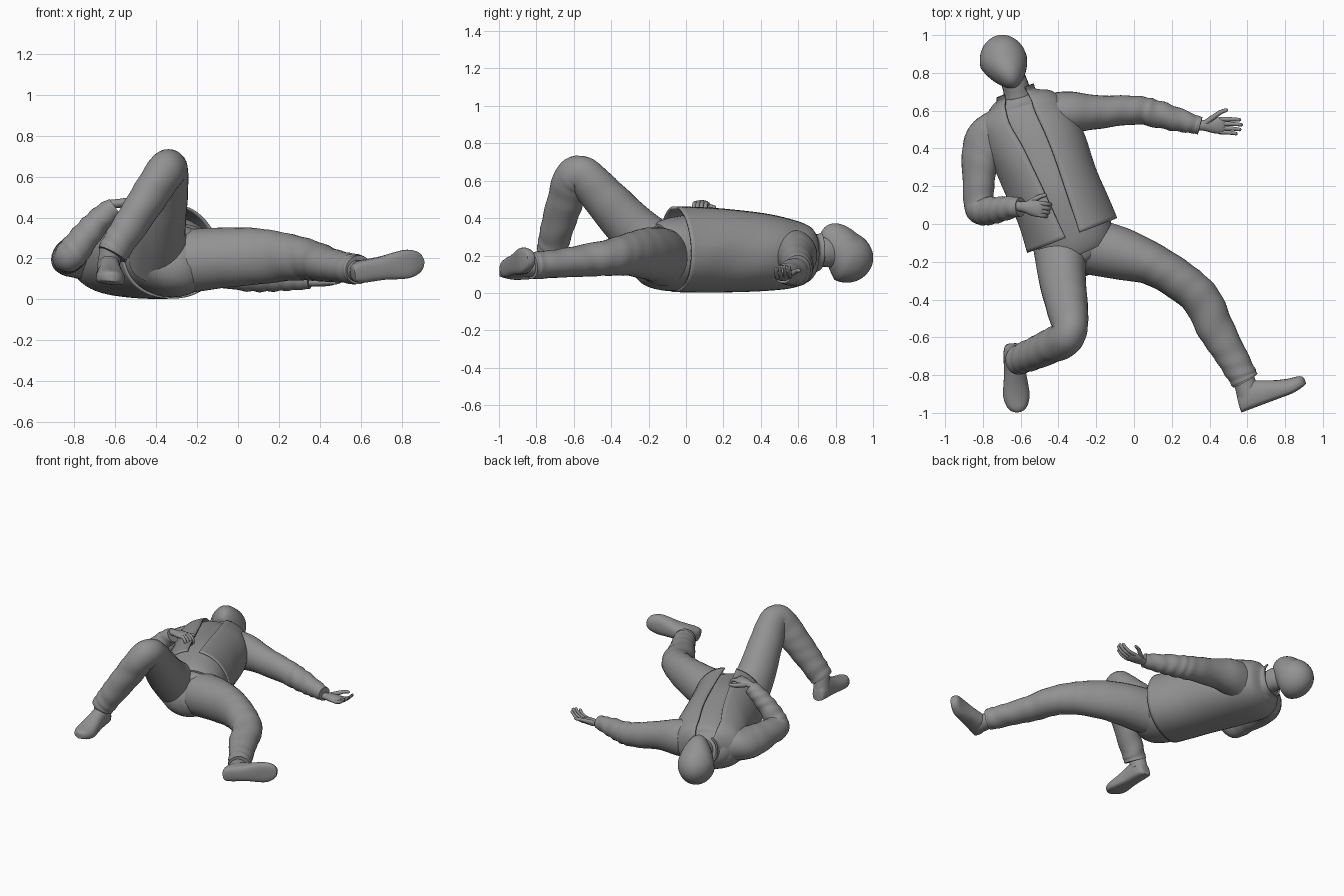
import bpy, bmesh, math
from mathutils import Vector as V

if "Cube" in bpy.data.objects:
    bpy.data.objects.remove(bpy.data.objects["Cube"])

# Dark grey cloth colour shared by every part
GREY = bpy.data.materials.new("dark_grey")
GREY.diffuse_color = (.29, .29, .29, 1)
GREY.use_nodes = True
GREY.node_tree.nodes["Principled BSDF"].inputs["Base Color"].default_value = GREY.diffuse_color

def spline(pts, sub):
    """Smooth interpolation of tuples of any length."""
    out = []
    n = len(pts)
    for i in range(n - 1):
        p0, p1, p2, p3 = pts[max(i - 1, 0)], pts[i], pts[i + 1], pts[min(i + 2, n - 1)]
        for k in range(sub):
            t = k / sub
            out.append([0.5 * (2 * b + (c - a) * t + (2 * a - 5 * b + 4 * c - d) * t * t
                        + (3 * b - a - 3 * c + d) * t ** 3) for a, b, c, d in zip(p0, p1, p2, p3)])
    return out + [list(pts[-1])]

def loft(name, rings, closed=True, caps=True, angle=60):
    """Skin a list of equal-length point rings."""
    bm = bmesh.new()
    rows = [[bm.verts.new(p) for p in r] for r in rings]
    n = len(rows[0])
    for a, b in zip(rows, rows[1:]):
        for j in range(n if closed else n - 1):
            k = (j + 1) % n
            bm.faces.new((a[j], a[k], b[k], b[j]))
    if caps:
        bm.faces.new(rows[0])
        bm.faces.new(rows[-1])
    bmesh.ops.recalc_face_normals(bm, faces=bm.faces[:])
    me = bpy.data.meshes.new(name)
    bm.to_mesh(me)
    bm.free()
    me.materials.append(GREY)
    ob = bpy.data.objects.new(name, me)
    bpy.context.collection.objects.link(ob)
    bpy.context.view_layer.objects.active = ob
    ob.select_set(True)
    bpy.ops.object.shade_smooth_by_angle(angle=math.radians(angle))
    ob.select_set(False)
    return ob

def tube(name, pts, ref, seg=28, sub=8):
    """Elliptical tube; points are x, y, z, radius along ref, other radius, wrinkle."""
    s = spline(pts, sub)
    c = [V(p[:3]) for p in s]
    rings = []
    for i, p in enumerate(s):
        t = (c[min(i + 1, len(c) - 1)] - c[max(i - 1, 0)]).normalized()
        u = V(ref)
        u = (u - t * u.dot(t)).normalized()
        w = t.cross(u)
        ring = []
        for j in range(seg):
            a = 2 * math.pi * j / seg
            f = 1 + p[5] * math.sin(i * 1.05 + 2.4 * math.cos(a + i * 0.17))
            ring.append(c[i] + u * math.cos(a) * p[3] * f + w * math.sin(a) * p[4] * f)
        rings.append(ring)
    return loft(name, rings)

# Torso axis frame
SIDE = V((0.93, 0.36, 0)).normalized()
UP = V((0, 0, 1))

# Open jacket: x, y, z, half width, half depth, half gap
jacket = [(-.325, -.06, .235, .25, .225, .032), (-.41, .155, .23, .24, .222, .045),
          (-.51, .40, .22, .25, .205, .058), (-.585, .55, .21, .238, .18, .065),
          (-.612, .63, .21, .19, .15, .065), (-.622, .67, .215, .112, .112, .06),
          (-.63, .705, .23, .1, .105, .055)]
rings = []
for i, p in enumerate(spline(jacket, 7)):
    g = math.asin(min(p[5] / p[3], .9))
    front = max(.9, 1.4 - .022 * i)  # pointed front at the hem, fuller at the chest
    ring = []
    for j in range(49):
        a = g + (2 * math.pi - 2 * g) * j / 48
        sx, cz = math.sin(a), math.cos(a)
        x = math.copysign(abs(sx) ** .9, sx) * p[3]
        z = math.copysign(abs(cz) ** (front if cz > 0 else .88), cz) * p[4]
        f = 1 + .008 * math.sin(i * .7 + 3 * a)
        ring.append(V(p[:3]) + SIDE * x * f + UP * z)
    rings.append(ring)
ob = loft("jacket", rings, closed=False, caps=False)
m = ob.modifiers.new("thickness", 'SOLIDIFY')
m.thickness = .012
m.offset = 0

# Shirt under the jacket
shirt = [(-.29, -.14, .205, .2, .165, 0), (-.325, -.06, .215, .215, .19, 0)]
shirt += [(x, y, z - .005, w * .91, d * .92, 0) for x, y, z, w, d, g in jacket[1:5]]
shirt += [(-.625, .68, .215, .088, .085, 0)]
tube("shirt", shirt, SIDE, seg=40)

# Pelvis of the trousers
tube("trouser_seat", [(-.37, .06, .2, .21, .18, 0), (-.33, -.06, .195, .215, .185, 0),
                      (-.30, -.14, .19, .205, .175, 0), (-.26, -.21, .19, .155, .14, 0),
                      (-.235, -.255, .2, .05, .05, 0)], SIDE, seg=36)

# Trouser legs
tube("straight_trouser_leg", [
    (-.22, -.12, .19, .15, .155, 0), (-.06, -.16, .205, .138, .147, 0), (.10, -.215, .21, .112, .137, .008),
    (.25, -.305, .205, .105, .115, .01), (.36, -.405, .19, .103, .098, .018), (.43, -.55, .172, .098, .086, .018),
    (.505, -.68, .158, .085, .076, .015), (.57, -.795, .148, .077, .073, .03), (.59, -.83, .145, .074, .07, .01)],
    (.9, .4, 0))
tube("bent_trouser_leg", [
    (-.39, -.12, .20, .14, .16, 0), (-.38, -.28, .34, .122, .138, 0), (-.355, -.43, .50, .108, .12, .008),
    (-.338, -.55, .625, .092, .105, .01), (-.365, -.61, .61, .092, .1, .01), (-.43, -.64, .51, .088, .1, .015),
    (-.515, -.68, .38, .083, .092, .015), (-.59, -.71, .265, .077, .083, .03), (-.615, -.72, .22, .074, .08, .01)],
    (.84, -.4, -.1))

# Sleeves
tube("outstretched_sleeve", [
    (-.46, .57, .205, .12, .14, 0), (-.34, .59, .20, .112, .125, 0), (-.2, .592, .175, .09, .1, .01),
    (0, .603, .13, .076, .085, .025), (.1, .588, .115, .073, .078, .04), (.22, .555, .107, .064, .066, .04),
    (.32, .528, .1, .05, .052, .03), (.35, .52, .1, .047, .048, 0)], (0, 1, 0))
tube("bent_sleeve", [
    (-.66, .50, .205, .13, .14, 0), (-.765, .45, .21, .112, .125, 0), (-.812, .36, .215, .088, .11, .01),
    (-.823, .2, .215, .077, .09, .015), (-.82, .09, .215, .075, .085, .02), (-.79, .07, .25, .075, .078, .025),
    (-.725, .075, .335, .066, .07, .04), (-.655, .088, .41, .058, .06, .04), (-.60, .09, .45, .05, .05, .01)],
    (.55, .55, -.5))

def shoe(name, heel, fwd, up, stretch=1):
    """Shoe lofted from heel to toe over a flat sole."""
    f = V(fwd).normalized()
    n = V(up)
    n = (n - f * n.dot(f)).normalized()
    s = f.cross(n)
    prof = [(0, .02, .04), (.01, .042, .09), (.05, .054, .135), (.10, .056, .14), (.16, .058, .12),
            (.22, .066, .098), (.28, .07, .082), (.33, .056, .066), (.355, .035, .05), (.364, .012, .035)]
    rings = []
    for d, w, h in spline(prof, 4):
        ring = []
        for j in range(28):
            a = 2 * math.pi * j / 28
            c, z = math.cos(a), math.sin(a)
            e = 1 if z > 0 else .45
            y = .4 * h + (.6 if z > 0 else .4) * h * math.copysign(abs(z) ** e, z)
            y += .02 * max(0, (d - .26) / .1) ** 2
            ring.append(V(heel) + f * d * stretch + s * w * math.copysign(abs(c) ** .8, c) + n * y)
        rings.append(ring)
    loft(name, rings, angle=50)
    # Ankle collar reaching into the trouser leg
    a, b = V(heel) + f * .065 + n * .07, V(heel) + f * .075 + n * .19
    tube(name + "_collar", [(*a, .056, .062, 0), (*b, .052, .055, 0)], s)

shoe("sideways_shoe", (.572, -.997, .125), (.92, .345, .165), (-.36, .92, .02), 1.03)
shoe("planted_shoe", (-.645, -.632, .085), (.07, -1, -.05), (.1, 0, 1))

def hand(name, wrist, fwd, back, thumb_side, length, curl):
    """Palm, four curled fingers and a thumb."""
    f, n, s = V(fwd).normalized(), V(back), V(thumb_side)
    def at(a, b, c, r1, r2):
        p = V(wrist) + (f * a + s * b + n * c) * length
        return (*p, r1, r2, 0)
    tube(name + "_palm", [at(-.15, 0, 0, .026, .022), at(.05, 0, 0, .028, .022), at(.25, .01, 0, .041, .023),
                          at(.45, 0, 0, .043, .018), at(.54, 0, 0, .034, .01)], s, seg=18, sub=4)
    for i, (b, l) in enumerate([(.15, .43), (.05, .48), (-.05, .45), (-.14, .36)]):
        pts, a, c, ang = [at(.42, b, 0, .012, .012)], .5, 0, curl * (.3 + .06 * i)
        for k in range(4):
            r = .0125 - .0012 * k
            pts.append(at(a, b * (1 + .03 * k), c, r, r))
            a += l / 3 * math.cos(ang)
            c -= l / 3 * math.sin(ang)
            ang += curl * .55
        p = pts[-1]
        pts.append((*(V(p[:3]) + (V(p[:3]) - V(pts[-2][:3])) * .12), .003, .003, 0))
        tube(f"{name}_finger_{i + 1}", pts, s, seg=10, sub=3)
    tube(name + "_thumb", [at(.1, .06, -.02, .018, .016), at(.28, .2, -.06, .016, .014),
                           at(.45, .32, -.1, .012, .012), at(.58, .37, -.1, .01, .009),
                           at(.61, .38, -.1, .003, .003)], n, seg=10, sub=3)

hand("open_hand", (.355, .522, .085), (.99, -.02, .02), (0, .1, -1), (0, 1, .1), .235, .55)
hand("resting_hand", (-.595, .092, .468), (.97, -.14, .1), (.05, 0, 1), (.1, 1, 0), .21, 1.1)

# Neck
tube("neck", [(-.60, .60, .2, .09, .085, 0), (-.617, .69, .215, .073, .078, 0),
              (-.637, .76, .22, .068, .082, 0), (-.67, .84, .2, .06, .07, 0)], (1, .2, 0), seg=24)

# Head: egg with a narrow jaw pushed forward, face turned up
crown = V((-.19, .89, -.42)).normalized()
lat = V((.98, .21, 0))
lat = (lat - crown * lat.dot(crown)).normalized()
face = lat.cross(crown)
rings = []
for i in range(29):
    t = math.pi * (.01 + .98 * i / 28)
    z, r = math.cos(t), math.sin(t)
    jaw = max(0, -z)
    ring = []
    for j in range(36):
        a = 2 * math.pi * j / 36
        x = .126 * r * math.cos(a) * (1 - .3 * jaw) + .022 * jaw
        y = r * math.sin(a)
        y *= .13 if y > 0 else .145 * (1 - .45 * jaw)
        y += .055 * jaw
        ring.append(V((-.69, .857, .2)) + lat * x + face * y + crown * z * (.148 if z > 0 else .18))
    rings.append(ring)
loft("head", rings)
